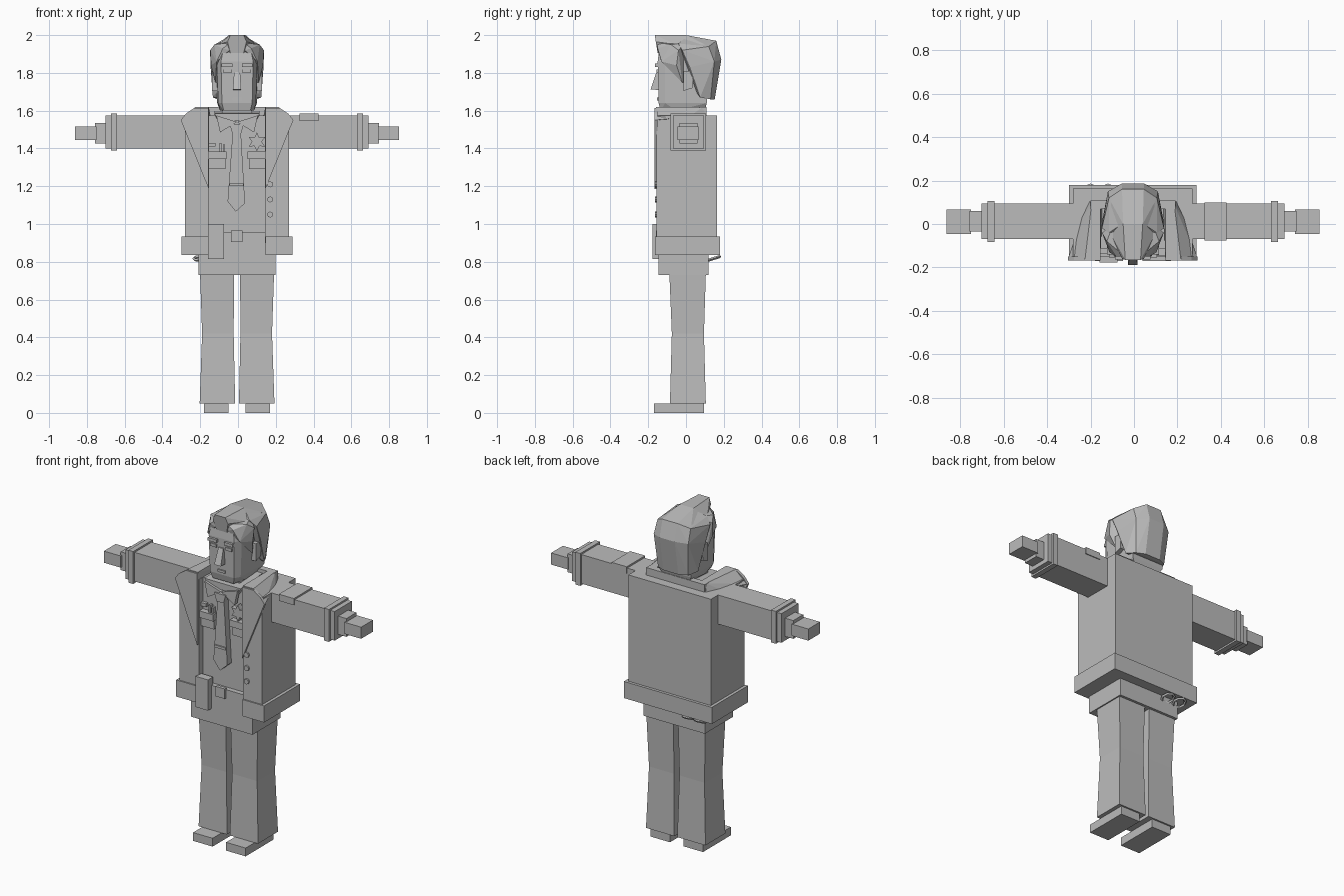
import bpy, bmesh, math
from mathutils import Vector

if "Cube" in bpy.data.objects:
    bpy.data.objects.remove(bpy.data.objects["Cube"], do_unlink=True)

grey = bpy.data.materials.new("plain_grey")
grey.use_nodes = True
GREY = (0.5, 0.5, 0.5, 1)
grey.diffuse_color = GREY
grey.node_tree.nodes["Principled BSDF"].inputs["Base Color"].default_value = GREY
MID = -0.005  # body centre line


def finish(name, bm):
    bmesh.ops.recalc_face_normals(bm, faces=bm.faces)
    mesh = bpy.data.meshes.new(name)
    bm.to_mesh(mesh)
    bm.free()
    mesh.materials.append(grey)
    ob = bpy.data.objects.new(name, mesh)
    bpy.context.collection.objects.link(ob)
    return ob


def box(name, x, y, z):
    bm = bmesh.new()
    bmesh.ops.create_cube(bm, size=1)
    for v in bm.verts:
        v.co = [r[0] if c < 0 else r[1] for c, r in zip(v.co, (x, y, z))]
    return finish(name, bm)


def hull(name, pts, mirror=True):
    """Convex solid from points, optionally mirrored about the centre line."""
    bm = bmesh.new()
    for x, y, z in pts:
        bm.verts.new((x + MID, y, z))
        if mirror:
            bm.verts.new((MID - x, y, z))
    res = bmesh.ops.convex_hull(bm, input=bm.verts[:])
    junk = [g for g in res["geom_interior"] if isinstance(g, bmesh.types.BMVert)]
    bmesh.ops.delete(bm, geom=junk, context="VERTS")
    bmesh.ops.dissolve_limit(bm, angle_limit=0.03, verts=bm.verts, edges=bm.edges)
    return finish(name, bm)


def plate(name, outline, y0, y1):
    """Front-facing plate: an x, z outline extruded along y."""
    bm = bmesh.new()
    f = bm.faces.new([bm.verts.new((x, y0, z)) for x, z in outline])
    ext = bmesh.ops.extrude_face_region(bm, geom=[f])
    vs = [g for g in ext["geom"] if isinstance(g, bmesh.types.BMVert)]
    bmesh.ops.translate(bm, verts=vs, vec=(0, y1 - y0, 0))
    return finish(name, bm)


def loft(name, rings):
    """Stack of rectangles given as z, x range, y range."""
    bm = bmesh.new()
    loops = [[bm.verts.new(p) for p in ((x0, y0, z), (x1, y0, z), (x1, y1, z), (x0, y1, z))]
             for z, (x0, x1), (y0, y1) in rings]
    for a, b in zip(loops, loops[1:]):
        for i in range(4):
            j = (i + 1) % 4
            bm.faces.new((a[i], a[j], b[j], b[i]))
    bm.faces.new(loops[0])
    bm.faces.new(loops[-1])
    return finish(name, bm)


# Limbs, one set per side
for side, s in (("left", 1), ("right", -1)):
    def sx(a, b):
        return sorted((MID + s * a, MID + s * b))

    box(side + "_shoe", sx(.045, .175), (-.17, .095), (0, .05))
    loft(side + "_trouser_leg", [(.05, sx(.01, .198), (-.085, .105)),
                                 (.42, sx(.018, .185), (-.075, .095)),
                                 (.74, sx(.016, .196), (-.088, .105))])
    box(side + "_sleeve", sx(.24, .697), (-.068, .095), (1.4, 1.575))
    box(side + "_cuff_band", sx(.636, .668), (-.082, .105), (1.39, 1.585))
    box(side + "_wrist", sx(.69, .752), (-.035, .06), (1.425, 1.535))
    box(side + "_hand", sx(.745, .857), (-.045, .067), (1.445, 1.515))

    # Jacket front, hem front and lapel
    box(side + "_jacket_front", sx(.148, .275), (-.155, -.09), (.9, 1.575))
    box(side + "_hem_front", sx(.15, .293), (-.163, -.1), (.835, .935))
    lapel = [(.15, 1.185), (.298, 1.55), (.27, 1.585), (.225, 1.615), (.15, 1.615)]
    plate(side + "_lapel", [(MID + s * x, z) for x, z in lapel], -.168, -.15)

    # Raised coat collar draped from the lapel to the nape
    hull(side + "_coat_collar", [(s * x, y, z) for x, y, z in (
        (.298, -.16, 1.55), (.22, -.16, 1.62), (.15, -.16, 1.62), (.15, -.16, 1.57),
        (.24, .02, 1.57), (.2, .105, 1.57), (.19, .09, 1.62), (.15, .07, 1.62),
        (.14, .07, 1.57))], False)

    # Shirt collar flap
    flap = [(0, 1.54), (.11, 1.575), (.09, 1.485)]
    plate(side + "_shirt_collar_flap", [(MID + s * x, z) for x, z in flap], -.155, -.13)

    # Chest pocket with flap
    box(side + "_chest_pocket", sx(.062, .148), (-.135, -.1), (1.29, 1.36))
    box(side + "_pocket_flap", sx(.055, .155), (-.15, -.1), (1.345, 1.385))

    # Face and ear
    box(side + "_eyebrow", sx(.025, .082), (-.164, -.14), (1.832, 1.85))
    box(side + "_eye", sx(.03, .072), (-.157, -.14), (1.8, 1.818))
    hull(side + "_ear", [(s * x, y, z) for x in (.095, .132)
                         for y, z in ((-.012, 1.81), (.04, 1.81), (.035, 1.72), (-.012, 1.705))], False)
    # Swept hair beside the forehead, ending in a sideburn
    hull(side + "_side_hair", [(s * x, y, z) for x, y, z in (
        (.035, -.15, 1.96), (.04, -.15, 1.92), (.075, -.15, 1.93), (.108, -.13, 1.86),
        (.12, -.08, 1.95), (.142, -.04, 1.92), (.138, -.05, 1.84), (.115, -.02, 1.75),
        (.09, 0, 1.75), (.09, 0, 1.96))], False)

# Jacket body and hem
box("jacket_back", (-.28, .27), (-.1, .163), (.9, 1.575))
box("jacket_hem", (-.298, .288), (-.1, .18), (.835, .935))
box("nape_collar", (-.2, .19), (.07, .108), (1.56, 1.62))
box("shoulder_patch", (.325, .425), (-.076, .1), (1.545, 1.585))

# Shirt, hips and belt
box("shirt", (-.17, .16), (-.115, -.05), (.9, 1.575))
box("hips", (-.21, .198), (-.145, .12), (.73, .955))
box("belt_buckle", (-.037, .023), (-.16, -.14), (.905, .965))
box("belt_pouch", (-.158, -.075), (-.178, -.13), (.815, 1.0))

# Two cuff rings hanging under the back hem
for i, x in enumerate((-.2, -.12)):
    bpy.ops.mesh.primitive_torus_add(location=(x, .145, .817), rotation=(.3, 0, 0), major_radius=.035,
                                     minor_radius=.008, major_segments=8, minor_segments=4)
    ring = bpy.context.object
    ring.name = "cuff_ring_" + str(i + 1)
    ring.data.materials.append(grey)

# Tie
plate("tie_knot", [(-.045, 1.53), (.03, 1.53), (.017, 1.48), (-.03, 1.48)], -.162, -.13)
plate("tie", [(-.028, 1.49), (.015, 1.49), (.037, 1.11), (-.012, 1.065), (-.055, 1.12)], -.155, -.11)
box("tie_clip", (-.045, .03), (-.163, -.15), (1.2, 1.215))

# Six-pointed badge, pens and coat buttons
star = []
for i in range(12):
    r = .05 if i % 2 == 0 else .026
    a = i * math.pi / 6 + math.pi / 2
    star.append((.1 + r * math.cos(a), 1.435 + r * math.sin(a)))
plate("star_badge", star, -.145, -.11)
for i in range(2):
    x = -.098 + i * .018
    box("pen_" + str(i + 1), (x, x + .011), (-.14, -.11), (1.37, 1.43 - .01 * i))
box("ribbon_bar", (-.163, -.12), (-.135, -.11), (1.41, 1.43))
for i in range(3):
    bpy.ops.mesh.primitive_cylinder_add(vertices=8, radius=.016, depth=.014, rotation=(math.pi / 2, 0, 0),
                                        location=(.17, -.158, 1.05 + i * .08))
    button = bpy.context.object
    button.name = "coat_button_" + str(i + 1)
    button.data.materials.append(grey)

# Neck and shirt collar band
box("neck", (-.085, .075), (-.09, .09), (1.5, 1.65))
hull("collar_band", [(.12, -.14, 1.585), (.12, .08, 1.6), (.1, -.14, 1.545), (.11, .08, 1.545)])

# Head with tapered chin, nose and mouth
hull("head", [(.07, -.135, 1.6), (.09, -.05, 1.6), (.08, .1, 1.6), (.08, -.145, 1.64), (.1, -.11, 1.64),
              (.105, .11, 1.64), (.085, -.15, 1.86), (.107, -.11, 1.86), (.11, .12, 1.86),
              (.07, -.14, 1.94), (.09, .08, 1.95)])
hull("nose", [(.016, -.145, 1.805), (.022, -.145, 1.71), (.016, -.156, 1.805), (.022, -.188, 1.712)])
box("mouth", (-.03, .02), (-.153, -.135), (1.655, 1.67))

# Hair: front quiff and back mass
hull("hair_quiff", [(.035, -.165, 2.0), (.05, -.16, 1.965), (.035, -.15, 1.905), (.045, 0, 2.0),
                    (.1, -.05, 1.95), (.05, .16, 1.97), (.1, .1, 1.95), (.06, -.05, 1.9)])
hull("hair_back", [(.05, 0, 1.99), (.05, .16, 1.97), (.11, -.04, 1.955), (.143, -.02, 1.92),
                   (.14, .02, 1.83), (.11, .12, 1.94), (.05, .187, 1.87), (.115, .15, 1.86),
                   (.128, .075, 1.67), (.1, .13, 1.66), (.05, .152, 1.66), (.115, .06, 1.69)])
